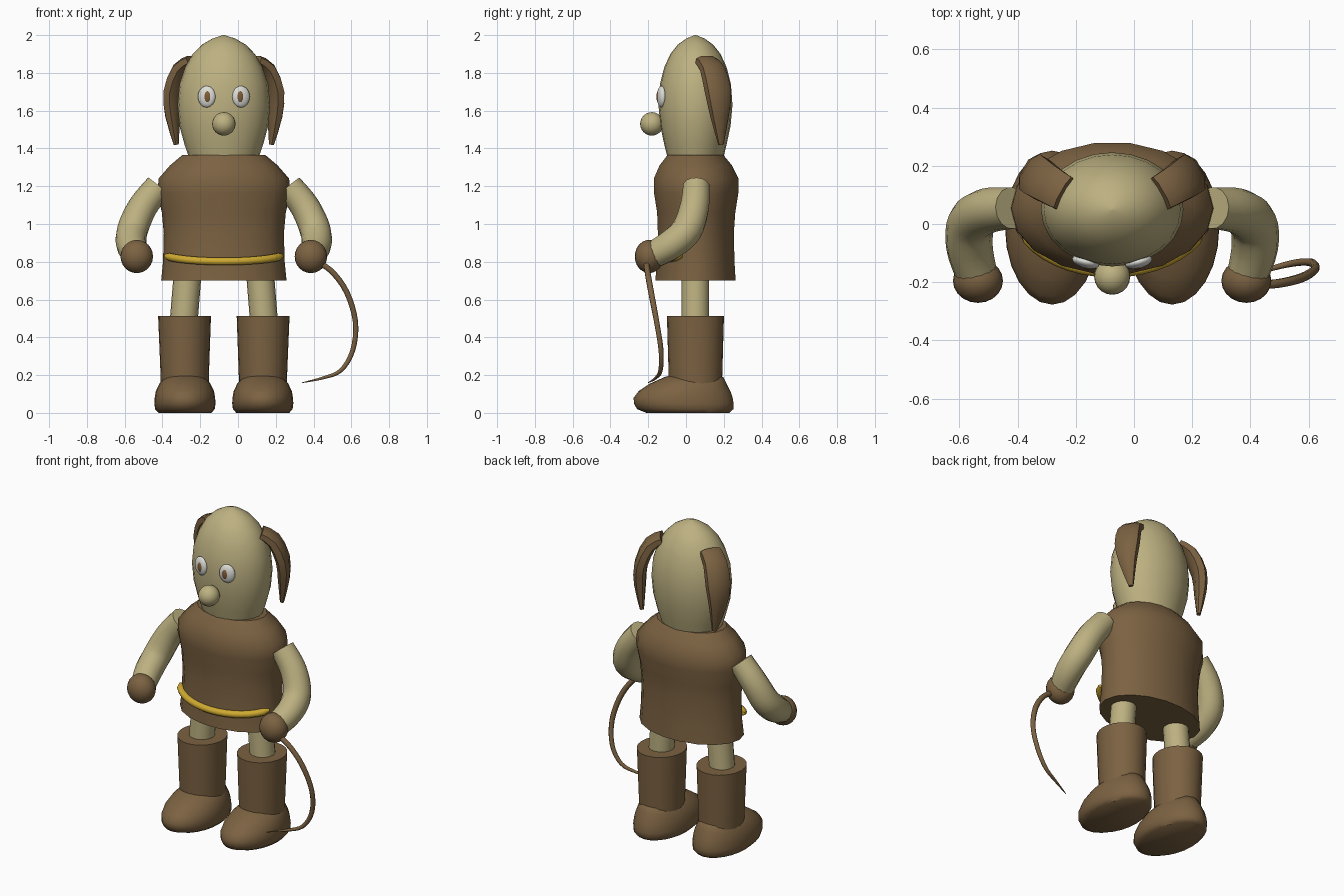
import bpy, bmesh, math
from mathutils import Vector, Matrix

if "Cube" in bpy.data.objects:
    bpy.data.objects.remove(bpy.data.objects["Cube"])

CX, CY = -0.075, 0.05          # body midline, body depth centre


def material(name, rgb):
    m = bpy.data.materials.new(name)
    m.diffuse_color = (*rgb, 1)
    m.use_nodes = True
    m.node_tree.nodes["Principled BSDF"].inputs["Base Color"].default_value = m.diffuse_color
    return m


BROWN = material("brown leather", (0.20, 0.122, 0.054))
TAN = material("tan skin", (0.51, 0.44, 0.22))
GOLD = material("gold belt", (0.62, 0.40, 0.03))
WHITE = material("eye white", (0.72, 0.72, 0.68))
IRIS = material("iris brown", (0.22, 0.11, 0.04))


def finish(name, bm, mat, side=1, angle=40):
    """Place a part built relative to the midline; side=-1 mirrors it."""
    bm.transform(Matrix.Translation((CX, 0, 0)) @ Matrix.Diagonal((side, 1, 1, 1)))
    bmesh.ops.recalc_face_normals(bm, faces=bm.faces)
    me = bpy.data.meshes.new(name)
    bm.to_mesh(me)
    bm.free()
    me.materials.append(mat)
    ob = bpy.data.objects.new(name, me)
    bpy.context.collection.objects.link(ob)
    bpy.ops.object.select_all(action='DESELECT')
    bpy.context.view_layer.objects.active = ob
    ob.select_set(True)
    bpy.ops.object.shade_smooth_by_angle(angle=math.radians(angle))
    return ob


def skin(bm, rings):
    """Bridge rings of points and cap both ends."""
    vr = [[bm.verts.new(p) for p in r] for r in rings]
    n = len(vr[0])
    for a, b in zip(vr, vr[1:]):
        for i in range(n):
            j = (i + 1) % n
            bm.faces.new((a[i], a[j], b[j], b[i]))
    bm.faces.new(vr[0])
    bm.faces.new(vr[-1])


def catmull(keys, steps):
    """Smooth interpolation through tuples of any length."""
    if steps == 1:
        return keys
    k = [keys[0]] + list(keys) + [keys[-1]]
    out = []
    for a, b, c, d in zip(k, k[1:], k[2:], k[3:]):
        for s in range(steps):
            t = s / steps
            out.append(tuple(0.5 * (2*q + (r-p)*t + (2*p-5*q+4*r-u)*t*t + (3*q-p-3*r+u)*t**3)
                             for p, q, r, u in zip(a, b, c, d)))
    return out + [keys[-1]]


def loft(name, keys, mat, n=24, steps=1, side=1, angle=40):
    """Stack of ellipses: (x, y, z, rx, ry)."""
    bm = bmesh.new()
    rings = []
    for x, y, z, rx, ry in catmull(keys, steps):
        rings.append([(x + rx * math.cos(2*math.pi*i/n), y + ry * math.sin(2*math.pi*i/n), z)
                      for i in range(n)])
    skin(bm, rings)
    return finish(name, bm, mat, side, angle)


def sweep(name, keys, mat, ref, n=12, steps=4, side=1, power=1.0, angle=50):
    """Section swept on a path: (x, y, z, half width along ref, half thickness)."""
    bm = bmesh.new()
    pts = catmull(keys, steps)
    pos = [Vector(p[:3]) for p in pts]
    rings = []
    for i, p in enumerate(pts):
        t = (pos[min(i+1, len(pos)-1)] - pos[max(i-1, 0)]).normalized()
        w = Vector(ref)
        w = (w - t * w.dot(t)).normalized()
        v = t.cross(w)
        ring = []
        for k in range(n):
            c, s = math.cos(2*math.pi*(k+.5)/n), math.sin(2*math.pi*(k+.5)/n)
            c = math.copysign(abs(c)**power, c)
            s = math.copysign(abs(s)**power, s)
            ring.append(pos[i] + w * (p[3] * c) + v * (p[4] * s))
        rings.append(ring)
    skin(bm, rings)
    return finish(name, bm, mat, side, angle)


def ball(name, centre, radii, mat, side=1, rot=0):
    bm = bmesh.new()
    bmesh.ops.create_uvsphere(bm, u_segments=20, v_segments=12, radius=1)
    bm.transform(Matrix.Translation(centre) @ Matrix.Rotation(rot, 4, 'Z')
                 @ Matrix.Diagonal((*radii, 1)))
    return finish(name, bm, mat, side, 60)


# Tunic
loft("tunic", [(0, CY, .70, .332, .216), (0, .052, .80, .322, .208), (0, .052, .95, .318, .204),
               (0, .054, 1.06, .328, .210), (0, .054, 1.16, .350, .226), (0, .054, 1.24, .346, .228),
               (0, .052, 1.31, .285, .195), (0, CY, 1.365, .220, .150)], BROWN, n=18)

# Head and nose
loft("head", [(0, CY, 1.34, .180, .145), (0, CY, 1.42, .208, .165), (0, CY, 1.52, .235, .186),
              (0, CY, 1.63, .245, .196), (0, CY, 1.74, .235, .188), (0, CY, 1.83, .205, .165),
              (0, CY, 1.90, .165, .133), (0, CY, 1.95, .115, .093), (0, CY, 1.982, .060, .048),
              (0, CY, 2.0, .004, .004)], TAN, n=24, angle=60)
ball("nose", (0, -.181, 1.53), (.062, .062, .062), TAN)

# Belt wrapped round the front, sagging in the middle
belt = []
for i in range(17):
    a = math.radians(200 + 140 * i / 16)
    r = .010 if i in (0, 16) else .021
    belt.append((.328 * math.cos(a), CY + .213 * math.sin(a), .832 - .030 * (-math.sin(a) - .34) / .66, r, r))
sweep("belt", belt, GOLD, (0, 0, 1), n=10, steps=1)

for side, tag in ((1, "right"), (-1, "left")):
    # Eyes
    ball(tag + "_eye", (.091, -.130, 1.674), (.048, .022, .057), WHITE, side, .25)
    ball(tag + "_iris", (.087, -.147, 1.674), (.018, .009, .031), IRIS, side, .2)

    # Hanging ear
    sweep(tag + "_ear", [(.165, .105, 1.865, .064, .030), (.225, .140, 1.82, .070, .038),
                         (.268, .170, 1.70, .074, .040), (.270, .178, 1.57, .050, .034),
                         (.252, .185, 1.42, .014, .012)],
          BROWN, (.5, -.86, 0), n=8, steps=2, side=side, power=.75, angle=45)

    # Arm and gloved hand
    sweep(tag + "_arm", [(.345, .055, 1.200, .072, .072), (.430, .045, 1.09, .078, .078),
                         (.483, .005, .97, .082, .082), (.490, -.080, .89, .080, .080),
                         (.462, -.185, .83, .070, .070)], TAN, (1, .3, .5), n=14, side=side)
    ball(tag + "_hand", (.461, -.195, .828), (.086, .076, .088), BROWN, side)

    # Leg, boot shaft and foot
    loft(tag + "_leg", [(.212, CY, .49, .074, .074), (.190, CY, .76, .074, .074)], TAN, n=18, side=side)
    loft(tag + "_boot", [(.207, CY, .08, .126, .138), (.207, CY, .20, .128, .142),
                         (.208, CY, .513, .140, .151)], BROWN, n=24, side=side)
    loft(tag + "_foot", [(.206, .010, 0, .140, .220), (.206, -.004, .02, .158, .255),
                         (.206, -.012, .05, .162, .264), (.206, -.015, .08, .160, .262),
                         (.206, -.008, .115, .154, .243), (.206, .012, .155, .135, .203),
                         (.206, .042, .19, .105, .155), (.206, .045, .20, .080, .120)],
         BROWN, n=24, side=side, angle=50)

# Whip held in the right hand
sweep("whip", [(.47, -.21, .81, .016, .016), (.565, -.205, .755, .016, .016),
               (.650, -.185, .64, .016, .016), (.697, -.155, .48, .015, .015),
               (.682, -.132, .33, .014, .014), (.620, -.135, .225, .012, .012),
               (.525, -.160, .185, .008, .008), (.415, -.200, .160, .002, .002)],
      BROWN, (0, 1, 0), n=8, steps=4)
